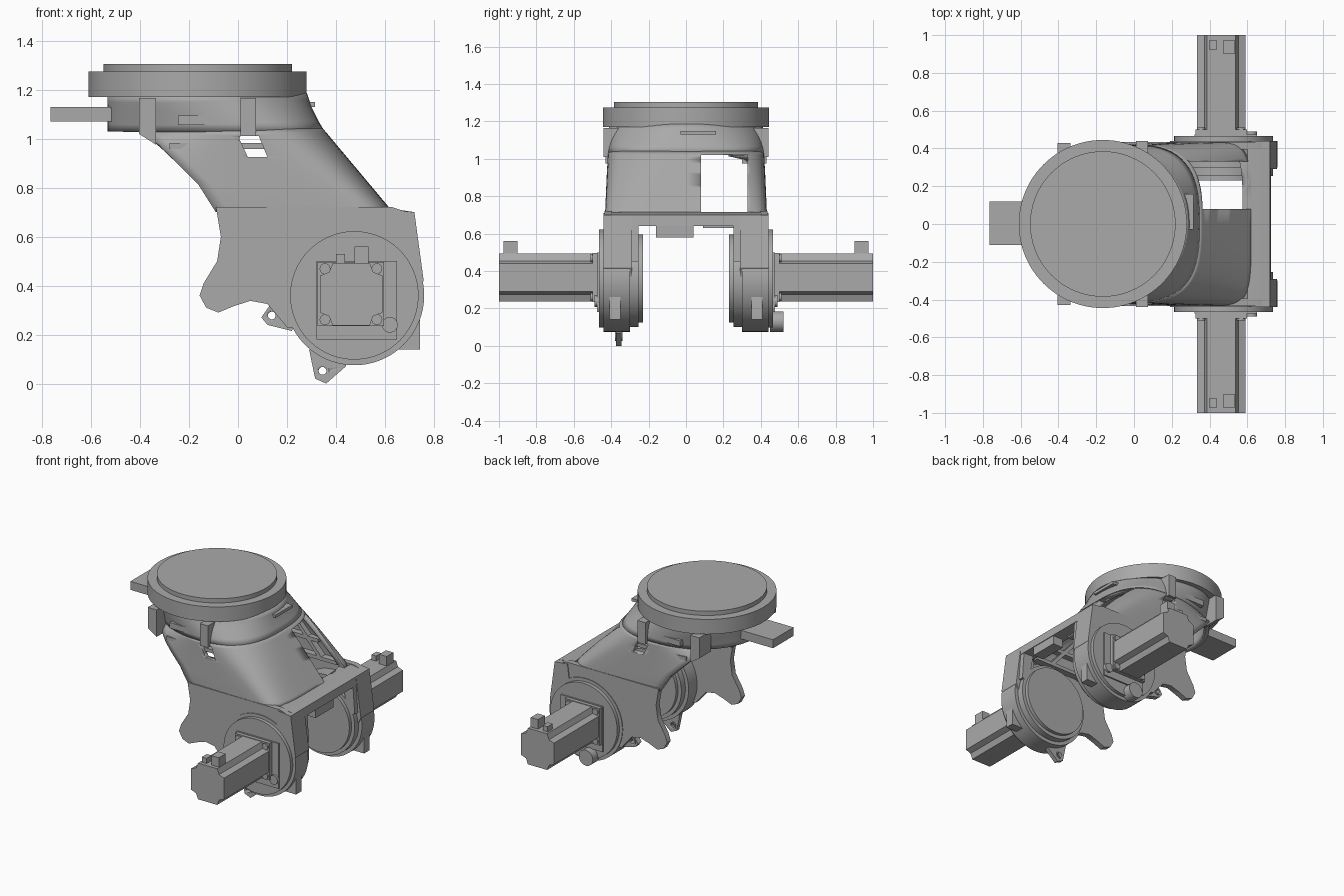
import bpy, bmesh, math
from mathutils import Vector

cube = bpy.data.objects.get("Cube")
if cube:
    bpy.data.objects.remove(cube)

grey = bpy.data.materials.new("machined grey")
grey.use_nodes = True
grey.diffuse_color = (0.4, 0.4, 0.4, 1)
grey.node_tree.nodes["Principled BSDF"].inputs["Base Color"].default_value = (0.4, 0.4, 0.4, 1)


def finish(name, bm, angle=30):
    bmesh.ops.recalc_face_normals(bm, faces=bm.faces)
    mesh = bpy.data.meshes.new(name)
    bm.to_mesh(mesh)
    bm.free()
    mesh.materials.append(grey)
    ob = bpy.data.objects.new(name, mesh)
    bpy.context.collection.objects.link(ob)
    activate(ob)
    bpy.ops.object.shade_smooth_by_angle(angle=math.radians(angle))
    return ob


def activate(ob):
    bpy.ops.object.select_all(action='DESELECT')
    ob.select_set(True)
    bpy.context.view_layer.objects.active = ob


def prism(name, pts, y0, y1):
    """Extrude an (x, z) outline along y."""
    bm = bmesh.new()
    face = bm.faces.new([bm.verts.new((x, y0, z)) for x, z in pts])
    new = bmesh.ops.extrude_face_region(bm, geom=[face])["geom"]
    bmesh.ops.translate(bm, vec=(0, y1 - y0, 0),
                        verts=[v for v in new if isinstance(v, bmesh.types.BMVert)])
    return finish(name, bm)


def box(name, x0, x1, y0, y1, z0, z1):
    return prism(name, [(x0, z0), (x1, z0), (x1, z1), (x0, z1)], y0, y1)


def circle(cx, cz, r, n=64):
    return [(cx + r * math.cos(2 * math.pi * i / n), cz + r * math.sin(2 * math.pi * i / n))
            for i in range(n)]


def disc_y(name, cx, cz, r, y0, y1, n=64):
    return prism(name, circle(cx, cz, r, n), y0, y1)


def loft(name, sections, closed):
    bm = bmesh.new()
    rows = [[bm.verts.new(p) for p in s] for s in sections]
    n = len(rows[0])
    for a, b in zip(rows, rows[1:]):
        for i in range(n if closed else n - 1):
            j = (i + 1) % n
            bm.faces.new((a[i], a[j], b[j], b[i]))
    return finish(name, bm, 40)


def apply_solidify(ob, thickness):
    activate(ob)
    mod = ob.modifiers.new("thickness", 'SOLIDIFY')
    mod.thickness, mod.offset = thickness, 0
    bpy.ops.object.modifier_apply(modifier=mod.name)


def cut(ob, cutter):
    activate(ob)
    mod = ob.modifiers.new("cut", 'BOOLEAN')
    mod.operation, mod.object, mod.solver = 'DIFFERENCE', cutter, 'EXACT'
    bpy.ops.object.modifier_apply(modifier=mod.name)
    bpy.data.objects.remove(cutter)


def strut(name, a, b, width, y0, y1):
    a, b = Vector(a), Vector(b)
    d = (b - a).normalized() * width / 2
    n = Vector((-d.y, d.x))
    return prism(name, [a + n, b + n, b - n, a - n], y0, y1)


def mix(a, b, t):
    return a + (b - a) * t


def track(keys, z):
    """Piecewise linear value at height z, keys listed from the top down."""
    for (z0, v0), (z1, v1) in zip(keys, keys[1:]):
        if z >= z1:
            return mix(v0, v1, (z0 - z) / (z0 - z1))
    return keys[-1][1]


# Turntable ring and cap
CX = -0.165
for name, r, z0, z1 in (("turntable_ring", 0.445, 1.17, 1.275), ("turntable_cap", 0.385, 1.27, 1.305)):
    bm = bmesh.new()
    bmesh.ops.create_cone(bm, cap_ends=True, segments=96, radius1=r, radius2=r, depth=z1 - z0)
    bmesh.ops.translate(bm, vec=(CX, 0, (z0 + z1) / 2), verts=bm.verts)
    finish(name, bm)

# Arm shell: a round neck that turns into an open-backed box
FRONT = [(1.18, 0.265), (1.12, 0.285), (1.04, 0.325), (0.7, 0.61)]
BACK = [(1.03, -0.38), (0.98, -0.33), (0.81, -0.16), (0.7, -0.09)]


def front_arc(z, n=32):
    t = max(0, min(1, (1.17 - z) / 0.46))
    xc, w, power = mix(CX, 0.4, t ** 1.1), mix(0.395, 0.415, t), mix(2, 5, t)
    a = track(FRONT, z) - xc
    pts = []
    for i in range(n + 1):
        u = -math.pi / 2 + math.pi * i / n
        c, s = max(0, math.cos(u)), math.sin(u)
        pts.append((xc + a * c ** (2 / power),
                    math.copysign(w * abs(s) ** (2 / power), s), z))
    return pts, xc, w, t


neck = []
for i in range(6):
    z = mix(1.18, 1.03, i / 5)
    arc, xc, w, t = front_arc(z)
    back = [(xc - (xc + 0.515) * math.sin(math.pi * k / 24), w * math.cos(math.pi * k / 24), z)
            for k in range(1, 24)]
    neck.append(arc + back)
neck = loft("neck", neck, True)
apply_solidify(neck, 0.035)

body = []
for i in range(19):
    z = mix(1.03, 0.7, i / 18)
    arc, xc, w, t = front_arc(z)
    x_back, reach = track(BACK, z), mix(0.45, 2.2, min(1, (1.03 - z) / 0.25))
    side = []
    for k in range(8):
        x = mix(x_back, xc, k / 8)
        side.append((x, w * math.sqrt(max(0.1, 1 - ((x - xc) / reach) ** 2))))
    body.append([(x, -y, z) for x, y in side] + arc + [(x, y, z) for x, y in reversed(side)])
body = loft("arm_shell", body, False)
apply_solidify(body, 0.035)
cut(body, box("window_cutter", 0.0, 0.9, 0.08, 0.33, 0.715, 1.02))
cut(body, prism("slot_cutter", [(0.005, 1.0), (0.04, 0.925), (0.12, 0.925), (0.085, 1.01), (0.01, 1.01)], -1, 1))

# Cable tab behind the neck
prism("rear_tab", [(-0.765, 1.07), (-0.5, 1.07), (-0.5, 1.13), (-0.765, 1.13)], -0.11, 0.12)
box("front_catch", 0.26, 0.315, -0.03, 0.16, 1.13, 1.15)

# Crossbar between the two legs
prism("crossbar", [(0.6, 0.715), (0.62, 0.64), (0.725, 0.64), (0.72, 0.7), (0.62, 0.715)], -0.4, 0.4)
box("crossbar_pad", 0.64, 0.72, -0.16, 0.04, 0.58, 0.65)
box("window_sill", 0.58, 0.64, 0.09, 0.32, 0.63, 0.7)

HX, HZ = 0.475, 0.36
CHEEK = [(-0.09, 0.72), (-0.07, 0.6), (-0.085, 0.5), (-0.14, 0.41), (-0.157, 0.36), (-0.13, 0.31),
         (-0.08, 0.29), (-0.02, 0.315), (0.05, 0.338), (0.12, 0.325), (0.2, 0.23), (0.4, 0.2),
         (0.7, 0.4), (0.72, 0.69), (0.63, 0.72)]

for side, s in (("left", 1), ("right", -1)):
    # Lower cheek and the shroud that carries the hub
    prism(side + "_cheek", CHEEK, s * 0.395, s * 0.435)
    prism(side + "_shroud", [(0.62, 0.71), (0.72, 0.7), (0.758, 0.42), (0.7, 0.3), (0.6, 0.55)],
          s * 0.29, s * 0.44)
    prism(side + "_shroud_lip", [(0.64, 0.66), (0.72, 0.66), (0.735, 0.45), (0.68, 0.45)],
          s * 0.255, s * 0.3)
    # Stepped hub
    for part, r, y0, y1 in (("hub_inner_cap", 0.235, 0.23, 0.26), ("hub_inner_step", 0.26, 0.255, 0.305),
                            ("hub_housing", 0.285, 0.3, 0.44), ("hub_flange", 0.262, 0.435, 0.465)):
        disc_y(f"{side}_{part}", HX, HZ, r, s * y0, s * y1, 96)
    # Vertical post in front of the hub
    prism(side + "_post", [(0.64, 0.14), (0.742, 0.14), (0.742, 0.28), (0.7, 0.4), (0.64, 0.4)],
          s * 0.35, s * 0.41)
    # Motor with hollow corners
    box(side + "_motor_mount", 0.32, 0.65, s * 0.46, s * 0.475, 0.18, 0.5)
    box(side + "_motor_flange", 0.325, 0.597, s * 0.47, s * 0.5, 0.235, 0.497)
    outline = []
    for sx, sz in ((1, 1), (-1, 1), (-1, -1), (1, -1)):
        corner = [(0.128, 0.075), (0.09, 0.09), (0.075, 0.128)]
        if sx * sz < 0:
            corner.reverse()
        outline += [(0.462 + sx * x, 0.365 + sz * z) for x, z in corner]
        disc_y(side + "_motor_screw", 0.461 + sx * 0.106, 0.365 + sz * 0.104, 0.022, s * 0.49, s * 0.51, 16)
    prism(side + "_motor", outline, s * 0.48, s * 1.0)
    box(side + "_small_connector", 0.4, 0.437, s * 0.92, s * 0.975, 0.48, 0.53)
    box(side + "_large_connector", 0.475, 0.533, s * 0.9, s * 0.975, 0.48, 0.56)
    disc_y(side + "_cable_gland", 0.62, 0.24, 0.032, s * 0.46, s * 0.49, 24)
    # Bosses and label plate on the neck
    prism(side + "_rear_boss", [(-0.405, 1.02), (-0.335, 0.975), (-0.335, 1.165), (-0.405, 1.165)],
          s * 0.3, s * 0.43)
    box(side + "_front_boss", 0.01, 0.073, s * 0.34, s * 0.44, 1.01, 1.165)
    box(side + "_label_plate", -0.245, -0.09, s * 0.37, s * 0.415, 1.055, 1.095)
    # Lattice ribs inside the cheek
    for a, b in (((-0.05, 0.72), (0.53, 0.72)), ((-0.28, 0.97), (0.2, 0.97)), ((0.0, 0.72), (0.2, 0.95)),
                 ((0.2, 0.95), (0.4, 0.72)), ((-0.2, 0.95), (0.0, 0.72)), ((0.05, 0.84), (0.38, 0.84))):
        strut(side + "_rib", a, b, 0.025, s * 0.35, s * 0.4)


# Pierced mounting lugs
def lug(name, x, z, r, root, y0, y1):
    ob = prism(name, root, y0, y1)
    cut(ob, disc_y("lug_cutter", x, z, r * 0.45, -1, 1, 24))
    rim = disc_y(name + "_rim", x, z, r * 0.75, y0 - 0.005, y1 + 0.005, 24)
    cut(rim, disc_y("rim_cutter", x, z, r * 0.45, -1, 1, 24))


LOW = [(0.29, 0.14), (0.315, 0.02), (0.36, 0.0), (0.44, 0.07), (0.44, 0.15)]
lug("right_low_lug", 0.345, 0.052, 0.035, LOW, -0.375, -0.345)
lug("left_back_lug", 0.138, 0.278, 0.035,
    [(0.095, 0.27), (0.12, 0.24), (0.22, 0.215), (0.25, 0.3), (0.13, 0.32)], 0.36, 0.4)
disc_y("left_low_clamp", 0.42, 0.13, 0.055, 0.45, 0.52, 24)
